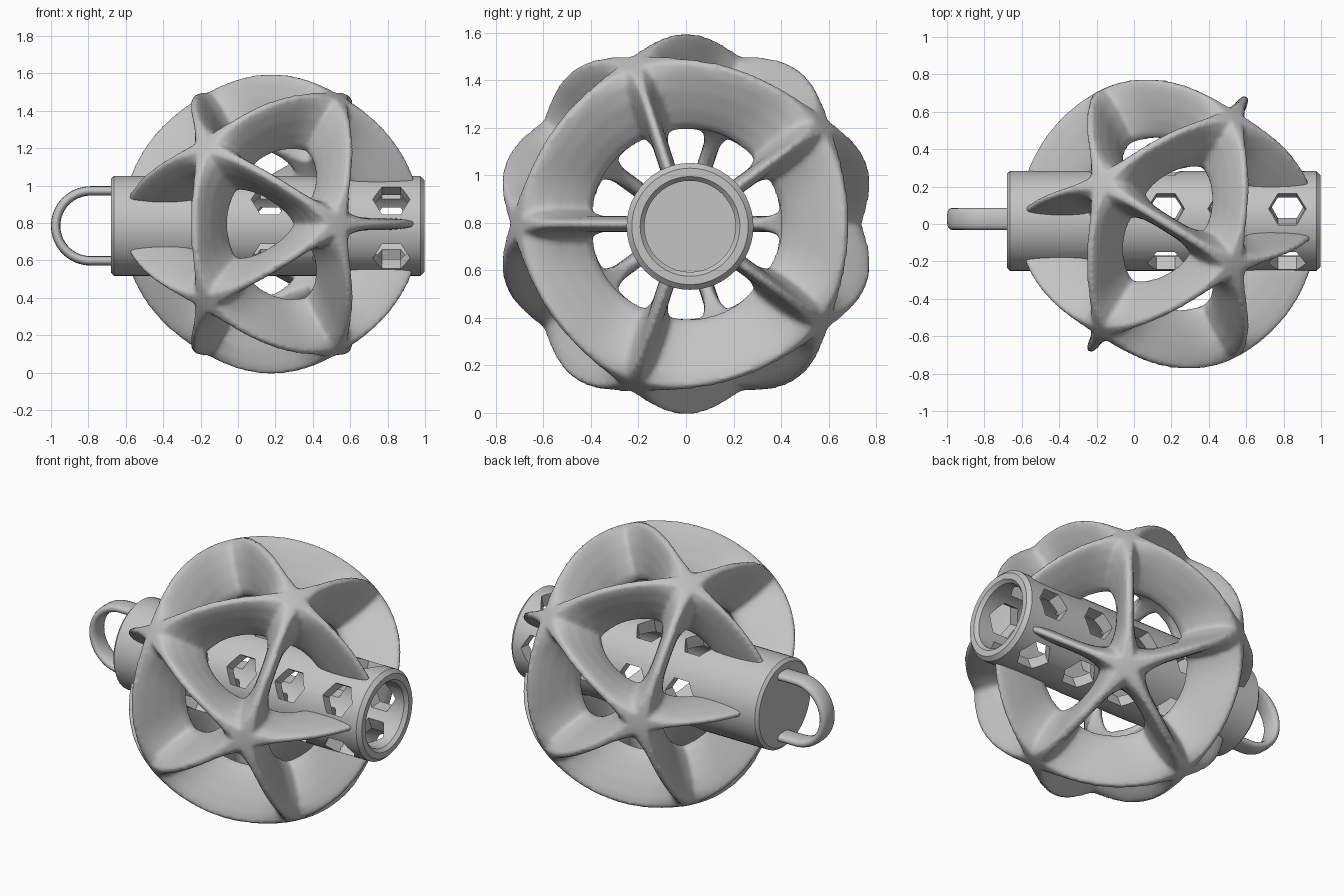
import bpy, bmesh, math
from mathutils import Vector, Matrix

cube = bpy.data.objects.get("Cube")
if cube:
    bpy.data.objects.remove(cube)

grey = bpy.data.materials.new("plain_grey")
grey.use_nodes = True
grey.diffuse_color = (0.55, 0.55, 0.55, 1)
grey.node_tree.nodes["Principled BSDF"].inputs["Base Color"].default_value = (0.55, 0.55, 0.55, 1)

BALL = Vector((0.18, 0, 0.795))      # centre of the lattice ball
AXIS = Vector((0, 0.017, 0.785))     # a point on the tube's axis
TUBE_R = 0.267


def loft(bm, rings, closed=False):
    """Skin equal-length rings of points, capping the ends."""
    rows = [[bm.verts.new(p) for p in ring] for ring in rings]
    n = len(rows[0])
    pairs = list(zip(rows, rows[1:])) + ([(rows[-1], rows[0])] if closed else [])
    for a, b in pairs:
        for i in range(n):
            j = (i + 1) % n
            bm.faces.new((a[i], a[j], b[j], b[i]))
    if not closed:
        bm.faces.new(rows[0][::-1])
        bm.faces.new(rows[-1])


def finish(bm, name, smooth=True):
    bmesh.ops.recalc_face_normals(bm, faces=bm.faces)
    mesh = bpy.data.meshes.new(name)
    bm.to_mesh(mesh)
    bm.free()
    mesh.materials.append(grey)
    ob = bpy.data.objects.new(name, mesh)
    bpy.context.collection.objects.link(ob)
    if smooth:
        bpy.ops.object.select_all(action='DESELECT')
        ob.select_set(True)
        bpy.context.view_layer.objects.active = ob
        bpy.ops.object.shade_smooth_by_angle(angle=math.radians(35))
    return ob


# Blade section: radius, half width, share of the flare at the hubs
SECTION = [(0.80, 0.016, 0.3), (0.755, 0.03, 0.75), (0.68, 0.04, 1),
           (0.59, 0.042, 1), (0.52, 0.035, 1), (0.48, 0.018, 0.8)]
STEPS = 28


def strut(bm, a, b, spoke=False):
    """Radial blade along the great arc from a to b; spokes stop in the tube wall."""
    normal = a.cross(b).normalized()
    angle = a.angle(b)
    rings = []
    for s in range(STEPS + 1):
        left, right = [], []
        for radius, half, share in SECTION:
            end = 1 - math.asin(0.228 / radius) / angle if spoke else 1
            t = end * s / STEPS
            near = t if spoke else min(t, 1 - t)
            d = near * angle * radius
            w = half * (0.8 if spoke else 1) + 0.065 * share * math.exp(-(d / 0.13) ** 2)
            axis = Matrix.Rotation(t * angle, 3, normal) @ a
            left.append(BALL + axis * radius + normal * w)
            right.append(BALL + axis * radius - normal * w)
        rings.append(left + right[::-1])
    loft(bm, rings)


# Lattice ball: icosahedron edges, with the two poles taken by the tube
def hubs(side, start):
    k = 1 / math.sqrt(5)
    return [Vector((side * k, 2 * k * math.cos(q), 2 * k * math.sin(q)))
            for q in (start + i * math.tau / 5 for i in range(5))]


points = hubs(1, math.pi) + hubs(-1, 0)
ball = bmesh.new()
for i, a in enumerate(points):
    strut(ball, a, Vector((math.copysign(1, a.x), 0, 0)), spoke=True)
    for b in points[:i]:
        if (a - b).length < 1.2:
            strut(ball, a, b)
lattice = finish(ball, "lattice_ball", smooth=False)
remesh = lattice.modifiers.new("blend", 'REMESH')
remesh.mode = 'VOXEL'
remesh.voxel_size = 0.013
remesh.use_smooth_shade = True
soften = lattice.modifiers.new("soften", 'SMOOTH')
soften.factor = 0.5
soften.iterations = 5

# Tube: turned profile, open at the +x end and closed at the -x end
PROFILE = [(-0.68, 0.001), (-0.68, 0.25), (-0.664, TUBE_R), (0.975, TUBE_R),
           (0.997, 0.245), (0.997, 0.21), (0.977, 0.192), (-0.32, 0.192), (-0.32, 0.001)]
SIDES = 48
bm = bmesh.new()
loft(bm, [[AXIS + Vector((x, r * math.cos(q), r * math.sin(q))) for x, r in PROFILE]
          for q in (i * math.tau / SIDES for i in range(SIDES))], closed=True)
tube = finish(bm, "tube")

# Hexagonal windows: four rings of five
bm = bmesh.new()
for x in (-0.155, 0.17, 0.495, 0.82):
    for k in range(5):
        q = math.radians(76 + 72 * k)
        out = Vector((0, math.cos(q), math.sin(q)))
        side = Vector((0, -math.sin(q), math.cos(q)))
        loft(bm, [[AXIS + out * r + Vector((x + 0.1 * math.cos(h), 0, 0)) + side * 0.1 * math.sin(h)
                   for h in (i * math.tau / 6 for i in range(6))] for r in (0.145, 0.35)])
cutter = finish(bm, "window_cutter", smooth=False)
cutter.hide_render = True
cutter.hide_set(True)
cut = tube.modifiers.new("windows", 'BOOLEAN')
cut.operation = 'DIFFERENCE'
cut.solver = 'EXACT'
cut.object = cutter
bpy.context.view_layer.objects.active = tube
tube.select_set(True)
# Apply the cut and drop the helper
bpy.ops.object.modifier_move_to_index(modifier="windows", index=0)
bpy.ops.object.modifier_apply(modifier="windows")
bpy.data.objects.remove(cutter)

# Hanging loop: flat rounded band swept along a U
path = [(Vector((-0.66, 0, 0.187)), Vector((0, 0, 1)))]
for i in range(33):
    q = math.pi / 2 + math.pi * i / 32
    out = Vector((math.cos(q), 0, math.sin(q)))
    path.append((Vector((-0.788, 0, 0)) + out * 0.187, out))
path.append((Vector((-0.66, 0, -0.187)), Vector((0, 0, -1))))
bm = bmesh.new()
rings = []
for centre, out in path:
    ring = []
    for i in range(16):
        h = math.tau * i / 16
        c, s = math.cos(h), math.sin(h)
        ring.append(AXIS + Vector((0, 0.01, 0)) + centre + out * 0.025 * s
                    + Vector((0, 0.058 * math.copysign(abs(c) ** 0.6, c), 0)))
    rings.append(ring)
loft(bm, rings)
finish(bm, "hanging_loop")
